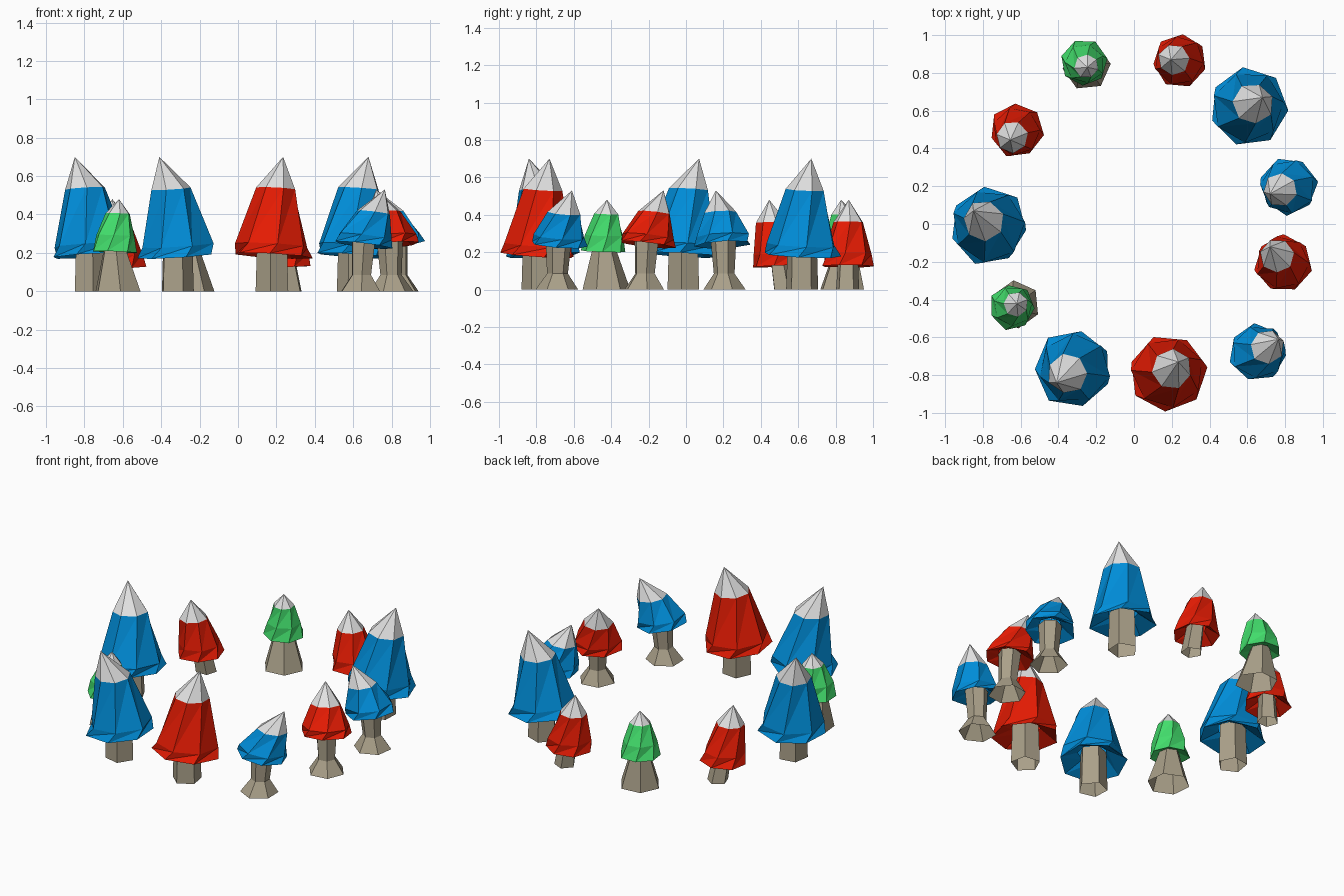
import bpy, bmesh, math, random
from mathutils import Vector

if "Cube" in bpy.data.objects:
    bpy.data.objects.remove(bpy.data.objects["Cube"])

random.seed(4)


def material(name, rgb):
    m = bpy.data.materials.new(name)
    m.diffuse_color = (*rgb, 1)
    m.use_nodes = True
    m.node_tree.nodes["Principled BSDF"].inputs["Base Color"].default_value = m.diffuse_color
    return m


MATS = {
    "blue": material("blue foliage", (0.0, 0.27, 0.70)),
    "red": material("red foliage", (0.79, 0.011, 0.001)),
    "green": material("green foliage", (0.055, 0.73, 0.15)),
}
BARK = material("bark", (0.40, 0.35, 0.25))
SNOW = material("snow", (0.75, 0.75, 0.75))


def loft(name, rings, sides, mats, apex=None, jitter=0.0):
    """Rings of (cx, cy, z, radius, angle, tilt_x, tilt_y), open below, with a snow tip if apex is given."""
    bm = bmesh.new()
    loops = []
    for cx, cy, z, r, ang, tx, ty in rings:
        loop = []
        for i in range(sides):
            a = ang + math.tau * i / sides
            rr = r * (1 + random.uniform(-jitter, jitter))
            dx, dy = rr * math.cos(a), rr * math.sin(a)
            loop.append(bm.verts.new((cx + dx, cy + dy, z + tx * dx + ty * dy)))
        loops.append(loop)
    for a, b in zip(loops, loops[1:]):
        for i in range(sides):
            j = (i + 1) % sides
            bm.faces.new((a[i], a[j], b[j]))
            bm.faces.new((a[i], b[j], b[i]))
    if apex:
        tip = bm.verts.new(apex)
        top = loops[-1]
        for i in range(sides):
            f = bm.faces.new((top[i], top[(i + 1) % sides], tip))
            f.material_index = 1
    me = bpy.data.meshes.new(name)
    bm.to_mesh(me)
    bm.free()
    for m in mats:
        me.materials.append(m)
    ob = bpy.data.objects.new(name, me)
    bpy.context.collection.objects.link(ob)


# Per kind: trunk rings (z, r), trunk foot shift against the lean, trunk sides,
# foliage rings (z, r, lean share), tip height, rim tilt
KINDS = {
    "tall": dict(trunk=[(0, .09), (.26, .082)], foot=0.0, tsides=5, tip=.70, tilt=-.08,
                 leaf=[(.25, .09, 0), (.185, .207, 0), (.24, .19, 0), (.535, .107, .35)]),
    "short": dict(trunk=[(0, .114), (.085, .056), (.28, .07)], foot=.15, tsides=6, tip=.53, tilt=-.14,
                  leaf=[(.28, .07, 0), (.24, .152, 0), (.285, .143, .05), (.41, .09, .45)]),
    "low": dict(trunk=[(0, .065), (.19, .055)], foot=.6, tsides=5, tip=.48, tilt=-.05,
                leaf=[(.18, .06, 0), (.125, .142, 0), (.19, .13, .1), (.36, .083, .7)]),
    "broad": dict(trunk=[(0, .128), (.26, .05)], foot=-.8, tsides=6, tip=.48, tilt=-.05,
                  leaf=[(.23, .05, 0), (.205, .122, 0), (.29, .104, .2), (.405, .064, .8)]),
}

# kind, colour, centre, offset of the leaning tip
TREES = [
    ("tall", "blue", (.605, .62), (.075, .05)),
    ("tall", "red", (.18, -.79), (.055, .06)),
    ("tall", "blue", (-.32, -.765), (-.09, -.075)),
    ("tall", "blue", (-.77, -.01), (-.08, .08)),
    ("short", "blue", (.82, .20), (-.10, -.04)),
    ("short", "red", (.79, -.21), (-.07, .09)),
    ("short", "blue", (.655, -.68), (.11, .07)),
    ("low", "red", (.245, .865), (-.05, .005)),
    ("low", "red", (-.62, .495), (-.035, -.05)),
    ("broad", "green", (-.645, -.44), (.025, .018)),
    ("broad", "green", (-.265, .855), (.018, -.025)),
]

for n, (kind, colour, (x, y), (lx, ly)) in enumerate(TREES, 1):
    k = KINDS[kind]
    ang = math.atan2(ly, lx)
    lean = Vector((lx, ly)).normalized() * k["tilt"]
    # trunk, foot shifted along the lean
    rings = []
    for z, r in k["trunk"]:
        s = k["foot"] * (1 - z / k["trunk"][-1][0])
        rings.append((x - lx * s, y - ly * s, z, r, ang, 0, 0))
    loft(f"trunk_{n}", rings, k["tsides"], [BARK])
    # twisted foliage with a snow tip
    rings = [(x + lx * s, y + ly * s, z, r, ang + 0.22 * i, lean.x, lean.y)
             for i, (z, r, s) in enumerate(k["leaf"])]
    loft(f"foliage_{n}", rings, 7, [MATS[colour], SNOW],
         apex=(x + lx, y + ly, k["tip"]), jitter=.04)
